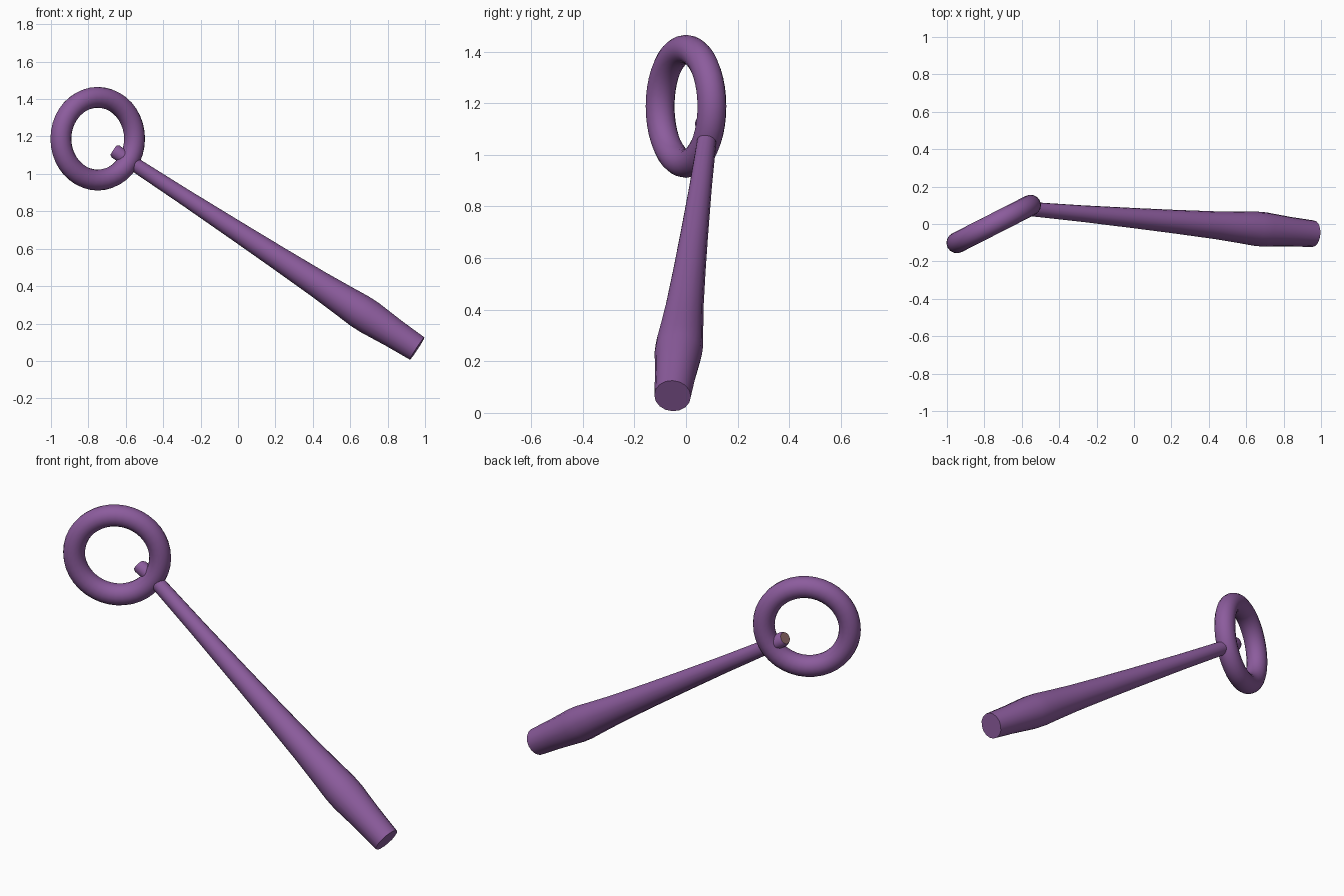
import bpy, bmesh, math
from mathutils import Vector, Matrix

if "Cube" in bpy.data.objects:
    bpy.data.objects.remove(bpy.data.objects["Cube"])


def material(name, rgb):
    m = bpy.data.materials.new(name)
    m.diffuse_color = (*rgb, 1)
    m.use_nodes = True
    m.node_tree.nodes["Principled BSDF"].inputs["Base Color"].default_value = m.diffuse_color
    return m


purple = material("purple", (0.262, 0.107, 0.337))
brown = material("dusty brown", (0.27, 0.14, 0.14))


def finish(name, bm, mats, angle):
    bmesh.ops.recalc_face_normals(bm, faces=bm.faces)
    me = bpy.data.meshes.new(name)
    bm.to_mesh(me)
    bm.free()
    ob = bpy.data.objects.new(name, me)
    bpy.context.collection.objects.link(ob)
    for m in mats:
        me.materials.append(m)
    bpy.ops.object.select_all(action='DESELECT')
    bpy.context.view_layer.objects.active = ob
    ob.select_set(True)
    bpy.ops.object.shade_smooth_by_angle(angle=math.radians(angle))
    return ob


def tube(name, stations, sides, mats, cap_index=0):
    """Loft circles (centre, radius) along a path, capped at both ends."""
    bm = bmesh.new()
    axis = (stations[-1][0] - stations[0][0]).normalized()
    u = axis.cross(Vector((0, 1, 0))).normalized()
    v = axis.cross(u)
    loops = []
    for c, r in stations:
        loops.append([bm.verts.new(c + r * (math.cos(a) * u + math.sin(a) * v))
                      for a in (2 * math.pi * i / sides for i in range(sides))])
    for a, b in zip(loops, loops[1:]):
        for i in range(sides):
            j = (i + 1) % sides
            bm.faces.new((a[i], a[j], b[j], b[i]))
    bm.faces.new(loops[0])
    bm.faces.new(loops[-1]).material_index = cap_index
    return finish(name, bm, mats, 40)


# Handle: thick grip narrowing to a thin neck that passes through the ring
butt = Vector((0.958, -0.052, 0.066))
neck = Vector((-0.59, 0.083, 1.075))
tip = Vector((-0.665, 0.07, 1.127))
profile = [(0, 0.071), (0.08, 0.079), (0.165, 0.092), (0.2, 0.092), (0.25, 0.085),
           (0.34, 0.074), (0.48, 0.063), (0.62, 0.054), (0.8, 0.044), (1, 0.037)]
stations = [(butt.lerp(neck, t), r) for t, r in profile]
stations += [(neck.lerp(tip, 0.85), 0.038), (tip, 0.031)]
tube("handle", stations, 16, [purple, brown], 1)

# Ring: upright torus turned about the vertical
bm = bmesh.new()
R, r, N, M = 0.221, 0.056, 40, 16
grid = []
for i in range(N):
    a = 2 * math.pi * i / N
    out = Vector((math.cos(a), 0, math.sin(a)))
    grid.append([bm.verts.new(out * (R + r * math.cos(b)) + Vector((0, r * math.sin(b), 0)))
                 for b in (2 * math.pi * k / M for k in range(M))])
for i in range(N):
    for k in range(M):
        p, q = grid[i], grid[(i + 1) % N]
        bm.faces.new((p[k], p[(k + 1) % M], q[(k + 1) % M], q[k]))
bmesh.ops.transform(bm, verts=bm.verts,
                    matrix=Matrix.Translation((-0.75, 0, 1.188)) @ Matrix.Rotation(math.radians(27), 4, 'Z'))
finish("ring", bm, [purple], 60)
